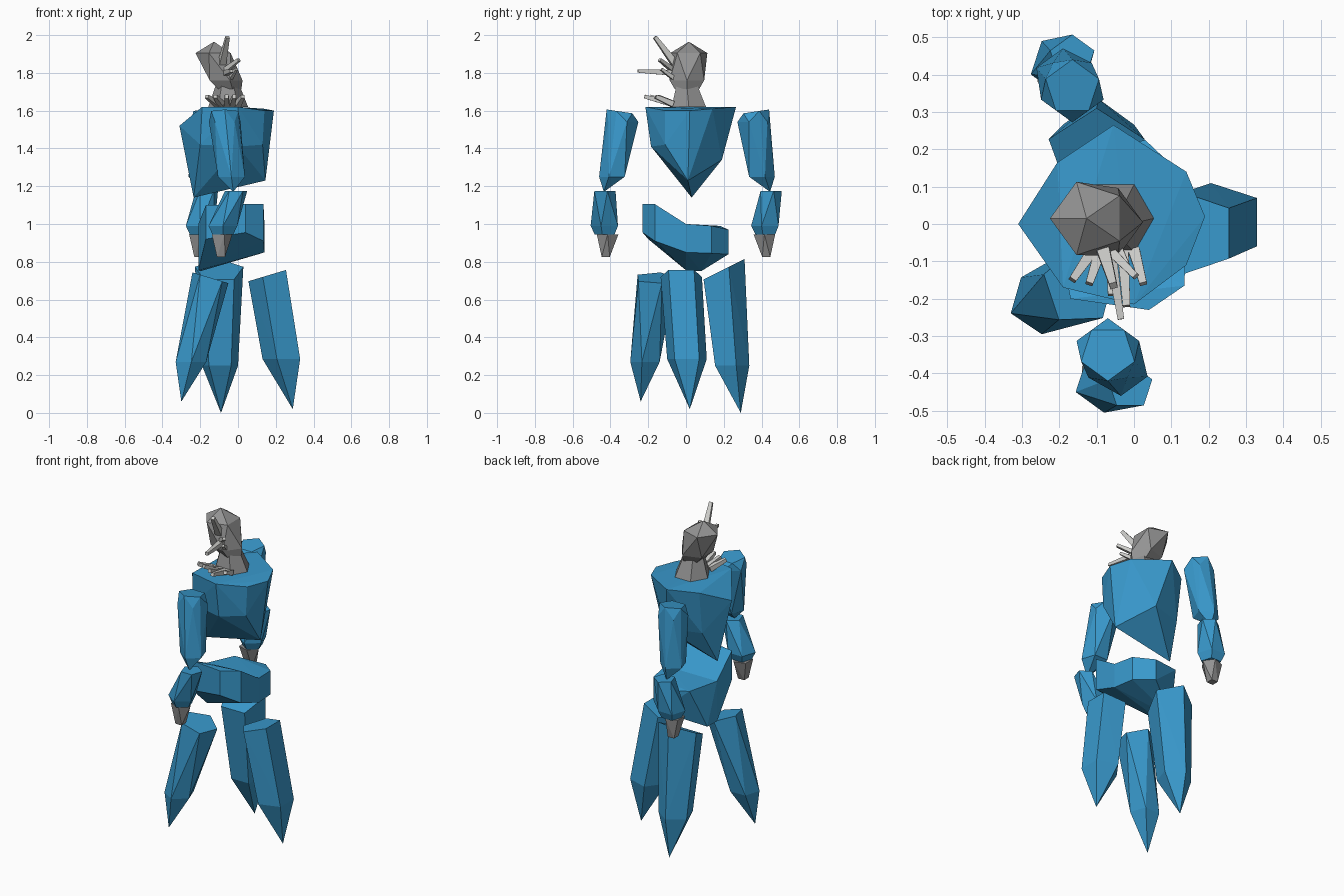
import bpy, bmesh, math
from mathutils import Vector


def material(name, rgb):
    m = bpy.data.materials.new(name)
    m.diffuse_color = (*rgb, 1)
    return m


BLUE = material("armour blue", (0.040, 0.315, 0.60))
GREY = material("stone grey", (0.29, 0.29, 0.29))
PALE = material("pale spike", (0.60, 0.60, 0.58))


def ring(x, y, z, r, phase=0, n=5, ry=None, sx=0, sy=0):
    """Points of an n-sided loop, optionally oval and sloping in x / y."""
    pts = []
    for i in range(n):
        a = math.radians(phase) + math.tau * i / n
        dx, dy = r * math.cos(a), (ry or r) * math.sin(a)
        pts.append((x + dx, y + dy, z + sx * dx + sy * dy))
    return pts


def shards(name, mat, *groups):
    """One flat-faced object; every group of points becomes a faceted convex lump."""
    bm = bmesh.new()
    for pts in groups:
        verts = [bm.verts.new(p) for p in pts]
        res = bmesh.ops.convex_hull(bm, input=verts)
        junk = {v for v in res["geom_interior"] + res["geom_unused"]
                if isinstance(v, bmesh.types.BMVert)}
        bmesh.ops.delete(bm, geom=list(junk), context='VERTS')
    bmesh.ops.recalc_face_normals(bm, faces=bm.faces)
    me = bpy.data.meshes.new(name)
    bm.to_mesh(me)
    bm.free()
    me.materials.append(mat)
    ob = bpy.data.objects.new(name, me)
    bpy.context.collection.objects.link(ob)
    return ob


def spike(name, base, tip, r0, r1, mat=PALE):
    """Thin four-sided tapered spike from base to tip."""
    a, b = Vector(base), Vector(tip)
    q = (b - a).to_track_quat('Z', 'Y')
    pts = [c + q @ Vector(p) for c, r in ((a, r0), (b, r1))
           for p in ring(0, 0, 0, r, 45, 4)]
    return shards(name, mat, pts)


# Head and neck, leaning towards -x
shards("head", GREY,
       [(-0.127, 0.015, 1.965)] + ring(-0.122, 0.015, 1.905, 0.103, 180)
       + ring(-0.072, 0.005, 1.76, 0.096, 0) + ring(-0.05, 0.005, 1.715, 0.068, 0))
shards("neck", GREY, ring(-0.055, 0.005, 1.73, 0.065, 0, 6)
       + ring(-0.052, 0.015, 1.62, 0.105, 0, 6))

# Face spikes, then the small collar spikes below
face = [((-0.085, -0.06, 1.85), (-0.055, -0.165, 1.99), 0.026, 0.014),
        ((-0.065, -0.06, 1.80), (-0.035, -0.255, 1.81), 0.022, 0.012),
        ((-0.085, -0.05, 1.80), (0.005, -0.14, 1.87), 0.02, 0.012),
        ((-0.05, -0.05, 1.76), (-0.01, -0.13, 1.82), 0.018, 0.01)]
for i, s in enumerate(face):
    spike(f"face_spike_{i + 1}", *s)
collar = [(-0.11, -0.165, -0.15), (-0.09, -0.12, -0.16), (-0.06, -0.06, -0.19),
          (-0.03, -0.02, -0.22), (0.0, 0.025, -0.16)]
for i, (x0, x1, y1) in enumerate(collar):
    spike(f"collar_spike_{i + 1}", (x0, -0.07, 1.635), (x1, y1, 1.675), 0.022, 0.014)

# Chest: broad top tapering to a ridge underneath
shards("chest", BLUE, [
    (-0.31, 0.0, 1.52), (-0.205, 0.165, 1.60), (-0.055, 0.265, 1.62),
    (0.14, 0.14, 1.61), (0.19, 0.02, 1.60), (0.14, -0.11, 1.60),
    (0.0, -0.215, 1.62), (-0.19, -0.17, 1.62),
    (-0.20, -0.15, 1.42), (0.0, -0.185, 1.41), (0.13, -0.11, 1.42),
    (0.0, 0.19, 1.34), (-0.20, 0.13, 1.34),
    (-0.235, 0.03, 1.14), (0.145, 0.01, 1.23)])

# Hips: bent band made of a raised front half and a lower back half
shards("hips", BLUE,
       [(0.14, 0.0, 1.0), (0.14, 0.0, 0.85), (-0.21, 0.0, 1.0), (-0.21, 0.0, 0.755),
        (0.135, -0.165, 1.105), (0.135, -0.165, 0.91),
        (0.04, -0.23, 1.105), (0.04, -0.23, 0.955),
        (-0.17, -0.20, 1.10), (-0.17, -0.20, 0.92)],
       [(0.14, 0.0, 1.0), (0.14, 0.0, 0.85), (-0.21, 0.0, 1.0), (-0.21, 0.0, 0.755),
        (0.125, 0.135, 0.99), (0.125, 0.135, 0.845),
        (0.03, 0.225, 0.97), (0.03, 0.225, 0.84),
        (-0.15, 0.18, 0.99), (-0.20, 0.08, 0.75)])

# Three pointed legs
shards("leg_front", BLUE,
       ring(-0.145, -0.165, 0.715, 0.10, 20, ry=0.11, sx=-0.3)
       + ring(-0.25, -0.21, 0.27, 0.085, 200) + [(-0.30, -0.24, 0.06)])
shards("leg_back", BLUE,
       ring(-0.10, 0.19, 0.755, 0.135, 18, ry=0.12, sy=0.5)
       + ring(-0.095, 0.235, 0.25, 0.10, 90) + [(-0.09, 0.29, 0.0)])
shards("leg_side", BLUE,
       ring(0.165, -0.025, 0.73, 0.11, 180, ry=0.115, sx=0.3)
       + ring(0.24, 0.005, 0.285, 0.11, 36) + [(0.29, 0.02, 0.02)])

# Arms: upper arm, forearm and hand; the back arm sits further towards -x
for side, s, shoulder, elbow, wrist in (
        ("front", -1, (-0.07, 0.345), (-0.01, 0.425), (-0.08, 0.425)),
        ("back", 1, (-0.165, 0.365), (-0.165, 0.435), (-0.20, 0.425))):
    (ax, ay), (ex, ey), (wx, wy) = shoulder, elbow, wrist
    shards(f"upper_arm_{side}", BLUE,
           ring(ax, s * ay, 1.595, 0.075, 90 * s, sy=s * 0.15)
           + ring(ax, s * (ay - 0.005), 1.54, 0.088, 90 * s + 36)
           + ring(ex - 0.025, s * (ey - 0.04), 1.25, 0.075, 90 * s)
           + [(ex - 0.015, s * (ey + 0.01), 1.17)])
    shards(f"forearm_{side}", BLUE,
           ring(ex, s * (ey + 0.01), 1.175, 0.062, 18)
           + ring(wx, s * wy, 0.99, 0.08, 54)
           + ring(wx, s * wy, 0.945, 0.058, 54))
    shards(f"hand_{side}", GREY,
           ring(wx - 0.01, s * (wy - 0.01), 0.945, 0.06, 0)
           + ring(wx - 0.01, s * wy, 0.825, 0.03, 45, 4))
